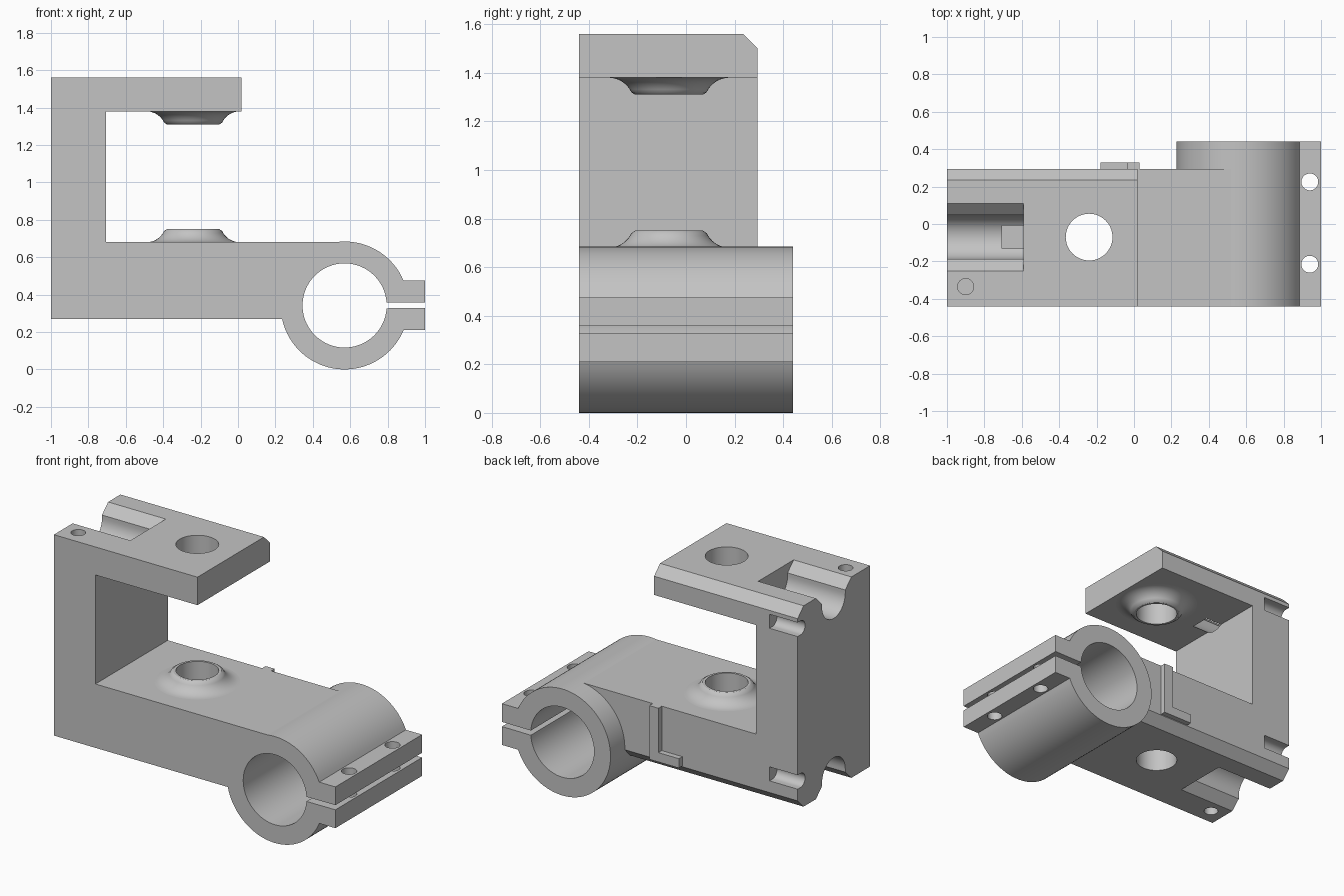
import bpy, bmesh
from math import sin, cos, asin, radians, pi
from mathutils import Matrix, Vector

cube = bpy.data.objects.get("Cube")
if cube:
    bpy.data.objects.remove(cube, do_unlink=True)

grey = bpy.data.materials.new("plain_grey")
grey.use_nodes = True
colour = (0.55, 0.55, 0.55, 1)
grey.diffuse_color = colour
grey.node_tree.nodes["Principled BSDF"].inputs["Base Color"].default_value = colour


def finish(name, bm):
    bmesh.ops.remove_doubles(bm, verts=bm.verts, dist=1e-5)
    bmesh.ops.recalc_face_normals(bm, faces=bm.faces)
    mesh = bpy.data.meshes.new(name)
    bm.to_mesh(mesh)
    bm.free()
    mesh.materials.append(grey)
    obj = bpy.data.objects.new(name, mesh)
    bpy.context.collection.objects.link(obj)
    return obj


def prism(name, axis, pts, start, end):
    """Extrude a 2D outline along the named axis."""
    place = {"x": lambda a, b, t: (t, a, b),
             "y": lambda a, b, t: (a, t, b),
             "z": lambda a, b, t: (a, b, t)}[axis]
    bm = bmesh.new()
    face = bm.faces.new([bm.verts.new(place(a, b, start)) for a, b in pts])
    new = bmesh.ops.extrude_face_region(bm, geom=[face])["geom"]
    shift = Vector(place(0, 0, end - start))
    bmesh.ops.translate(bm, vec=shift, verts=[v for v in new if isinstance(v, bmesh.types.BMVert)])
    return finish(name, bm)


def arc(cx, cy, r, a0, a1, n):
    return [(cx + r * cos(a0 + (a1 - a0) * i / n), cy + r * sin(a0 + (a1 - a0) * i / n))
            for i in range(n + 1)]


def rod(x, y, r, z0, z1):
    return prism("cutter", "z", arc(x, y, r, 0, 2 * pi, 48)[:-1], z0, z1)


def activate(obj):
    bpy.ops.object.select_all(action="DESELECT")
    obj.select_set(True)
    bpy.context.view_layer.objects.active = obj


def cut(obj, cutter):
    cutter.hide_render = True
    activate(obj)
    mod = obj.modifiers.new("cut", "BOOLEAN")
    mod.operation, mod.solver, mod.object = "DIFFERENCE", "EXACT", cutter
    bpy.ops.object.modifier_apply(modifier=mod.name)
    bpy.data.objects.remove(cutter, do_unlink=True)


def smooth(obj):
    activate(obj)
    bpy.ops.object.shade_smooth_by_angle(angle=radians(30))


FRONT, BACK, CLAMP_BACK = -0.44, 0.295, 0.44
BOTTOM, ARM, SHELF, TOP = 0.27, 0.68, 1.38, 1.56
CX, CZ, OUTER, BORE = 0.57, 0.342, 0.342, 0.225
HX, HY = -0.24, -0.07

# C-shaped frame, ending against the round clamp
r = OUTER - 0.002
joint = arc(CX, CZ, r, pi + asin((CZ - BOTTOM) / r), pi - asin((ARM - CZ) / r), 28)
frame = prism("c_frame", "y", [(-1, BOTTOM)] + joint + [
    (-0.705, ARM), (-0.705, SHELF), (0.02, SHELF), (0.02, TOP), (-1, TOP)], FRONT, BACK)

for z, s in ((TOP, 1), (BOTTOM, -1)):
    # Bevelled back edge
    cut(frame, prism("cutter", "x", [(BACK - 0.08, z + s * 0.02), (BACK + 0.02, z - s * 0.08),
                                     (BACK + 0.02, z + s * 0.02)], -1.1, 0.7))
    # Flared round channel
    depth = arc(HY, 0.08, 0.118, pi, 0, 24)
    outline = [(HY - 0.18, -0.05), (HY - 0.18, 0), (HY - 0.118, 0.06)] + depth
    outline += [(HY + 0.118, 0.06), (HY + 0.18, 0), (HY + 0.18, -0.05)]
    cut(frame, prism("cutter", "x", [(y, z - s * d) for y, d in outline], -1.1, -0.59))
    # Blind corner hole
    cut(frame, rod(-0.9, -0.335, 0.043, *sorted((z + s * 0.05, z - s * 0.13))))

# Vertical bore through both arms
cut(frame, rod(HX, HY, 0.125, 0.1, 1.7))

# Short round-bottomed slots on the back corner
for z in (0.45, 1.43):
    slot = [(BACK + 0.05, z - 0.045)] + arc(BACK - 0.03, z, 0.045, 1.5 * pi, 0.5 * pi, 16)
    cut(frame, prism("cutter", "x", slot + [(BACK + 0.05, z + 0.045)], -1.1, -0.8))
smooth(frame)

# Split ring clamp with two ears
SLIT_LOW, SLIT_HIGH, EAR_LOW, EAR_HIGH = 0.328, 0.358, 0.21, 0.475
outer = arc(CX, CZ, OUTER, asin((EAR_HIGH - CZ) / OUTER),
            2 * pi - asin((CZ - EAR_LOW) / OUTER), 72)
half = asin(0.015 / BORE)
inner = arc(CX, CZ, BORE, 2 * pi - half, half, 72)
clamp = prism("split_clamp", "y", [(1, SLIT_HIGH), (1, EAR_HIGH)] + outer
              + [(1, EAR_LOW), (1, SLIT_LOW)] + inner, FRONT, CLAMP_BACK)
for y in (-0.215, 0.225):
    cut(clamp, rod(0.94, y, 0.045, 0.1, 0.6))
smooth(clamp)

# Flared bosses facing each other round the bore
for name, z, s in (("lower_boss", ARM, 1), ("upper_boss", SHELF, -1)):
    flare = arc(0.25, 0.105, 0.105, 1.5 * pi, 1.1 * pi, 10)
    profile = [(0.125, -0.005), (0.25, -0.005)] + [(q, h) for q, h in flare if h < 0.065]
    profile += [(0.14, 0.07), (0.125, 0.07)]
    bm = bmesh.new()
    verts = [bm.verts.new((HX + q, HY, z + s * h)) for q, h in profile]
    edges = [bm.edges.new((v, verts[i - 1])) for i, v in enumerate(verts)]
    bmesh.ops.spin(bm, geom=verts + edges, cent=(HX, HY, z), axis=(0, 0, 1),
                   angle=2 * pi, steps=48)
    smooth(finish(name, bm))

# L-shaped rib on the back face
prism("back_rib", "y", [(0.03, 0.335), (0.03, ARM), (-0.035, ARM), (-0.035, 0.395),
                        (-0.18, 0.395), (-0.18, 0.335)], BACK - 0.005, 0.33)
